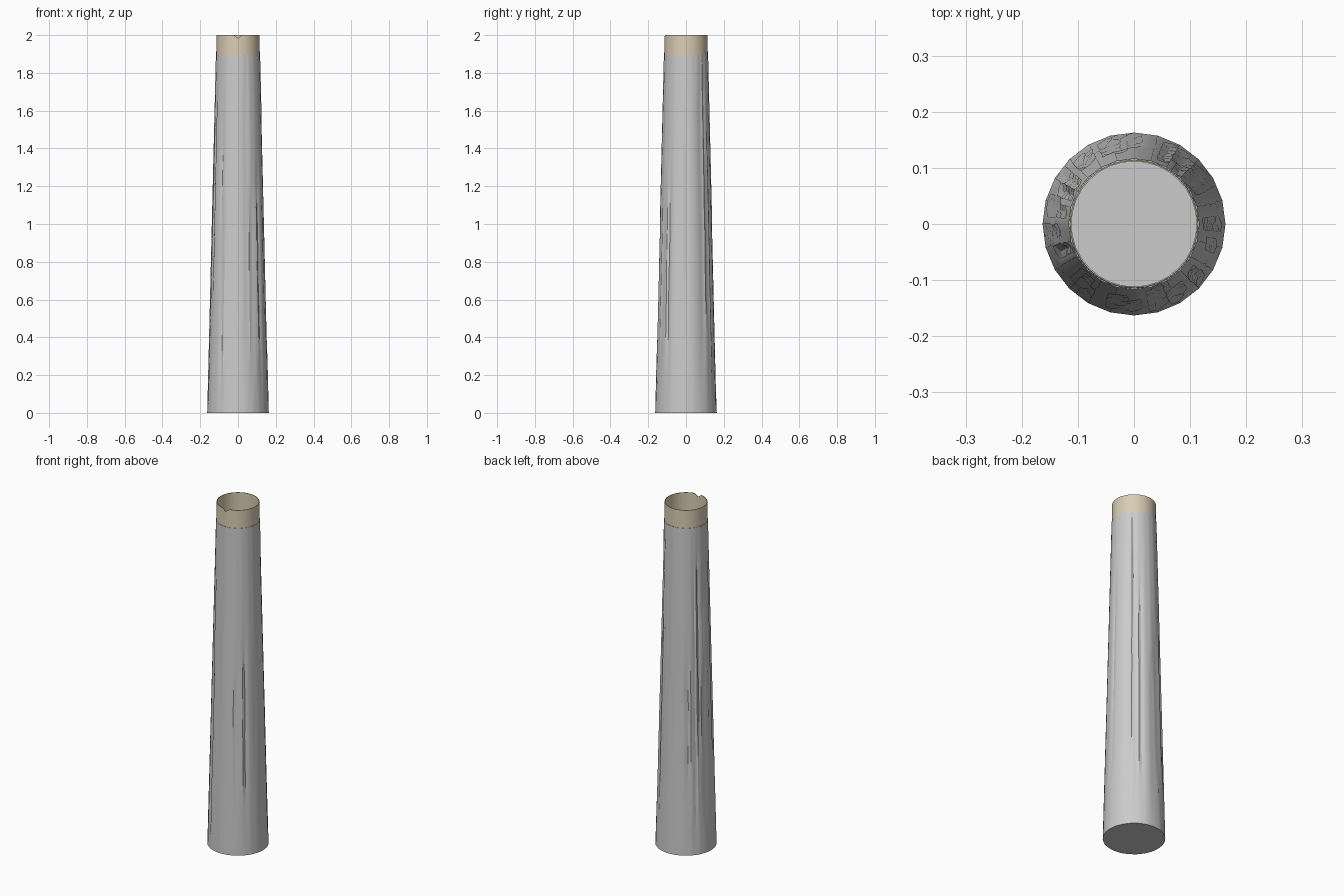
import bpy, bmesh, math, random

if "Cube" in bpy.data.objects:
    bpy.data.objects.remove(bpy.data.objects["Cube"])

random.seed(7)


def material(name, rgb):
    m = bpy.data.materials.new(name)
    m.diffuse_color = (*rgb, 1)
    m.use_nodes = True
    m.node_tree.nodes["Principled BSDF"].inputs["Base Color"].default_value = m.diffuse_color
    return m


GREY = material("bark_grey", (0.60, 0.60, 0.60))
CREAM = material("cream_wood", (0.70, 0.61, 0.45))


def finish(bm, name, mat, angle):
    bmesh.ops.recalc_face_normals(bm, faces=bm.faces)
    me = bpy.data.meshes.new(name)
    bm.to_mesh(me)
    bm.free()
    me.materials.append(mat)
    ob = bpy.data.objects.new(name, me)
    bpy.context.collection.objects.link(ob)
    bpy.context.view_layer.objects.active = ob
    ob.select_set(True)
    bpy.ops.object.shade_smooth_by_angle(angle=math.radians(angle))
    ob.select_set(False)
    return ob


def bridge(bm, a, b):
    n = len(a)
    for i in range(n):
        j = (i + 1) % n
        bm.faces.new((a[i], a[j], b[j], b[i]))


# Tapered trunk: 24-sided base, with long shallow bark creases up the side
SIDES, SUB = 24, 3
N = SIDES * SUB
TOP, R0, R1 = 1.895, 0.163, 0.117
ROWS = 14
creases = [(random.uniform(0.002, 0.006) if random.random() < 0.42 else 0.0,
            random.uniform(0.02, 0.6), random.uniform(1.0, 1.87)) for _ in range(N)]
bm = bmesh.new()
rings = []
for k in range(ROWS + 1):
    z = TOP * k / ROWS
    ring = []
    for i in range(N):
        depth, lo, hi = creases[i]
        a = math.tau * i / N
        # keep the flat facets of the base polygon
        off = (i % SUB) * math.tau / N - math.pi / SIDES
        flat = math.cos(math.pi / SIDES) / math.cos(off)
        r = (R0 + (R1 - R0) * z / TOP) * flat
        if 0 < k < ROWS and lo < z < hi:
            r -= depth
            a += random.uniform(-0.012, 0.012)
        ring.append(bm.verts.new((r * math.sin(a), -r * math.cos(a), z)))
    rings.append(ring)
for a, b in zip(rings, rings[1:]):
    bridge(bm, a, b)
bm.faces.new(rings[0])
bm.faces.new(rings[-1])
finish(bm, "bark_trunk", GREY, 28)

# Thin hollow collar on top, with a small chip in the front rim
M = 32
bm = bmesh.new()
profile = [(0.1155, 1.885), (0.1140, 2.0), (0.1115, 2.0), (0.1115, 1.885)]
loops = []
for r, z in profile:
    loop = []
    for i in range(M):
        a = math.tau * i / M
        chip = 0.016 if z == 2.0 and i == 0 else 0.0
        loop.append(bm.verts.new((r * math.sin(a), -r * math.cos(a), z - chip)))
    loops.append(loop)
for k in range(4):
    bridge(bm, loops[k], loops[(k + 1) % 4])
finish(bm, "top_collar", CREAM, 35)
